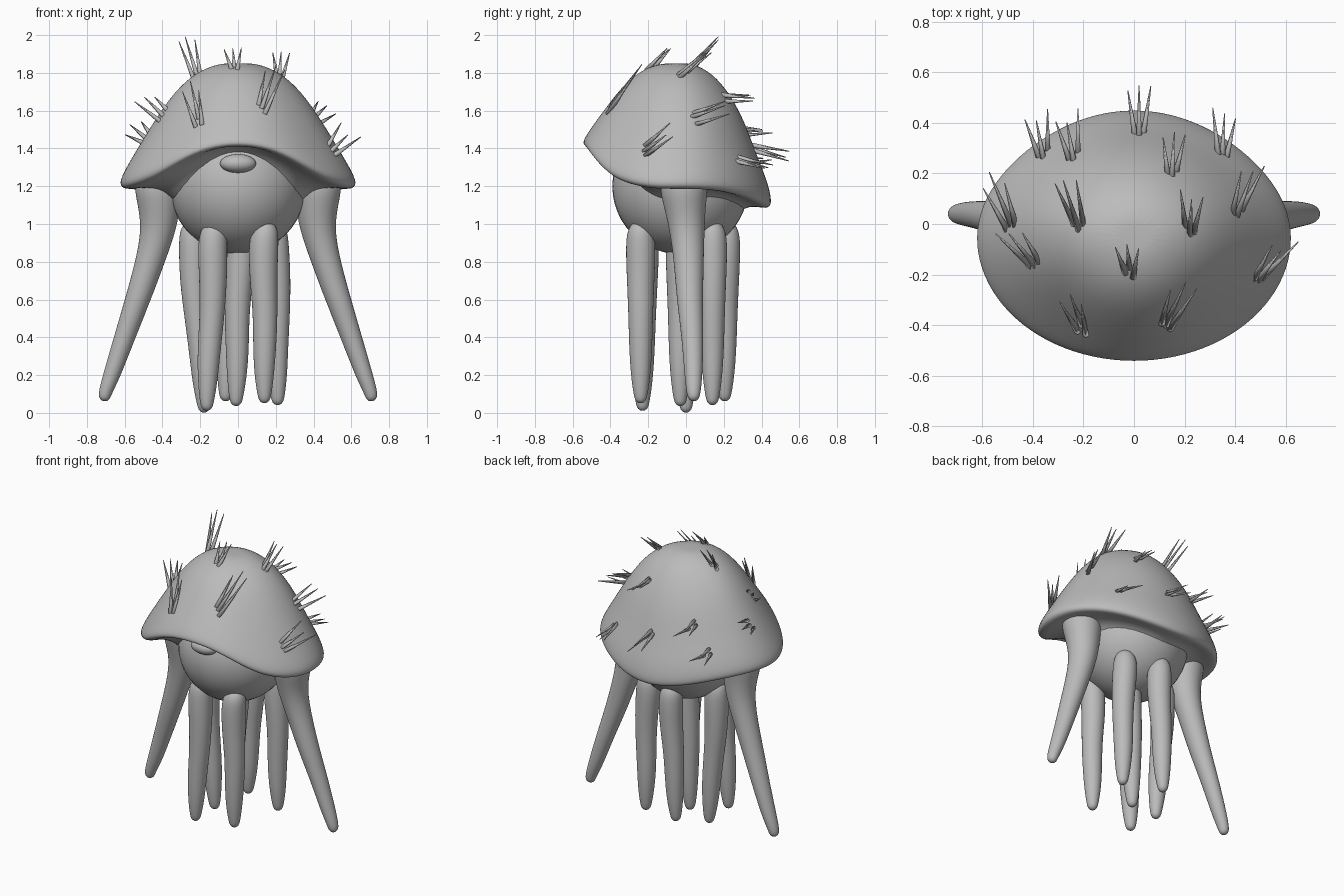
import bpy, bmesh, math, random
from mathutils import Vector

random.seed(4)
if "Cube" in bpy.data.objects:
    bpy.data.objects.remove(bpy.data.objects["Cube"], do_unlink=True)

skin = bpy.data.materials.new("grey skin")
skin.use_nodes = True
skin.diffuse_color = (0.5, 0.5, 0.5, 1)
skin.node_tree.nodes["Principled BSDF"].inputs["Base Color"].default_value = (0.5, 0.5, 0.5, 1)


def finish(name, bm, subdivisions=0):
    """Turn a bmesh into a smooth shaded object."""
    bmesh.ops.recalc_face_normals(bm, faces=bm.faces)
    mesh = bpy.data.meshes.new(name)
    bm.to_mesh(mesh)
    bm.free()
    for face in mesh.polygons:
        face.use_smooth = True
    mesh.materials.append(skin)
    obj = bpy.data.objects.new(name, mesh)
    bpy.context.collection.objects.link(obj)
    if subdivisions:
        mod = obj.modifiers.new("Smooth", "SUBSURF")
        mod.levels = mod.render_levels = subdivisions
    return obj


def loft(name, rings, subdivisions):
    """Skin a stack of closed rings and close both ends with a fan."""
    bm = bmesh.new()
    loops = [[bm.verts.new(p) for p in ring] for ring in rings]
    n = len(loops[0])
    for a, b in zip(loops, loops[1:]):
        for i in range(n):
            j = (i + 1) % n
            bm.faces.new((a[i], a[j], b[j], b[i]))
    for loop in (loops[0], loops[-1]):
        centre = sum((v.co for v in loop), Vector()) / n
        tip = bm.verts.new(centre)
        for i in range(n):
            bm.faces.new((loop[i], loop[(i + 1) % n], tip))
    return finish(name, bm, subdivisions)


def tentacle(name, points):
    """Limb through (x, y, z, radius) points, rounded at both ends."""
    x, y, z, r = points[0]
    u, v, w, s = points[-1]
    points = [(x, y, z + r * 0.6, r * 0.5)] + points + [(u, v, w - s * 0.7, s * 0.75), (u, v, w - s, s * 0.3)]
    rings = []
    for px, py, pz, pr in points:
        angles = [math.tau * i / 12 for i in range(12)]
        rings.append([(px + pr * math.cos(a), py + pr * math.sin(a), pz) for a in angles])
    return loft(name, rings, 2)


def ball(name, location, radii):
    bm = bmesh.new()
    bmesh.ops.create_uvsphere(bm, u_segments=40, v_segments=24, radius=1)
    bmesh.ops.scale(bm, vec=radii, verts=bm.verts)
    bmesh.ops.translate(bm, vec=location, verts=bm.verts)
    return finish(name, bm)


# Cap: rim height from front to back, then a profile blended from front to back
RIM = [1.42, 1.40, 1.33, 1.25, 1.21, 1.19, 1.19, 1.19, 1.18, 1.16, 1.13, 1.10, 1.085]
# (radius at front and sides, radius at back, height fraction)
PROFILE = [(0.45, 0.45, -0.14), (0.57, 0.58, -0.1), (0.66, 0.68, -0.02), (0.8, 0.82, 0.01),
           (0.93, 0.94, -0.01), (1.01, 1.01, 0), (1.025, 1.02, 0.06), (0.95, 0.97, 0.19),
           (0.84, 0.86, 0.36), (0.68, 0.73, 0.6), (0.53, 0.57, 0.79), (0.36, 0.39, 0.93),
           (0.17, 0.18, 1)]
rings = []
for side, back, height in PROFILE:
    ring = []
    for i in range(24):
        a = math.tau * i / 24
        rim = RIM[i + 6 if i <= 6 else 18 - i if i <= 18 else i - 18]
        s = math.sin(a)
        r = side + (back - side) * max(0, s)
        depth = 0.5 if s > 0 else 0.49
        if s > 0:  # the back corners are flatter
            r *= 1 - 0.04 * math.sin(2 * a) ** 2
        ring.append((0.62 * r * math.cos(a), -0.05 + depth * r * s, rim + (1.85 - rim) * height))
    rings.append(ring)
cap = loft("cap", rings, 2)

# Round body under the cap, with the small snout at the front
ball("body", (0, -0.03, 1.2), (0.36, 0.36, 0.36))
ball("snout", (0, -0.37, 1.32), (0.095, 0.06, 0.05))

# Spread side arms
ARM = [(0.42, -0.01, 1.22, 0.14), (0.42, -0.01, 1.12, 0.12), (0.415, 0.005, 0.98, 0.097),
       (0.465, 0.015, 0.8, 0.082), (0.53, 0.02, 0.6, 0.072), (0.6, 0.035, 0.4, 0.06),
       (0.667, 0.04, 0.2, 0.05), (0.705, 0.04, 0.1, 0.038)]
for name, side in (("left_arm", 1), ("right_arm", -1)):
    tentacle(name, [(x * side, y, z, r) for x, y, z, r in ARM])

# Hanging tentacles: top x, y and tip x, y, z
HANGING = {
    "front_right_tentacle": (-0.12, -0.22, -0.165, -0.23, 0.05),
    "front_left_tentacle": (0.14, -0.24, 0.14, -0.24, 0.09),
    "middle_right_tentacle": (-0.25, 0.0, -0.18, 0.0, 0.04),
    "back_left_tentacle": (0.2, 0.14, 0.21, 0.14, 0.08),
    "back_tentacle": (-0.03, 0.21, -0.065, 0.205, 0.1),
    "centre_tentacle": (0.01, -0.03, -0.01, -0.03, 0.075),
}
for name, (x, y, u, v, low) in HANGING.items():
    path = []
    for t, r in ((0, 0.074), (0.1, 0.083), (0.3, 0.076), (0.5, 0.068), (0.7, 0.064), (0.87, 0.055), (1, 0.038)):
        wave = 0.012 * math.sin(t * 9 + x * 20)
        path.append((x + (u - x) * t + wave * (1 - t), y + (v - y) * t, 0.97 + (low - 0.97) * t, r))
    tentacle(name, path)

# Tufts of bristles: base x, y on the cap and the reach of each tuft
TUFTS = [(-0.36, 0.28, -0.03, 0.16, 0.01), (-0.24, 0.27, -0.03, 0.17, 0.0),
         (0.02, 0.35, 0.0, 0.19, -0.04), (0.15, 0.2, 0.01, 0.16, 0.0),
         (0.35, 0.27, 0.01, 0.17, -0.04), (0.41, 0.06, 0.07, 0.19, 0.06),
         (0.22, -0.02, 0.01, 0.15, 0.13), (-0.22, 0.0, -0.06, 0.19, 0.21),
         (-0.49, 0.0, -0.08, 0.19, 0.05), (-0.4, -0.15, -0.1, 0.12, 0.08),
         (-0.02, -0.18, -0.01, 0.1, 0.12), (-0.21, -0.41, -0.05, 0.13, 0.22),
         (0.13, -0.39, 0.07, 0.15, 0.22), (0.5, -0.2, 0.1, 0.13, 0.1)]
bpy.context.view_layer.update()
graph = bpy.context.evaluated_depsgraph_get()
bm = bmesh.new()
for x, y, dx, dy, dz in TUFTS:
    for k in (-1, 0, 1):
        bx, by = x + k * 0.018, y + random.uniform(-0.02, 0.02)
        hit, base, normal, index = cap.ray_cast(Vector((bx, by, 3)), Vector((0, 0, -1)), depsgraph=graph)
        if not hit:
            continue
        reach = Vector((dx + k * 0.03, dy, dz + random.uniform(-0.02, 0.02))) * random.uniform(0.8, 1.05)
        start = base - reach.normalized() * 0.02
        made = bmesh.ops.create_cone(bm, cap_ends=True, segments=6, radius1=0.014, radius2=0.002,
                                     depth=reach.length + 0.02)
        turn = Vector((0, 0, 1)).rotation_difference(reach).to_matrix()
        bmesh.ops.rotate(bm, cent=(0, 0, 0), matrix=turn, verts=made["verts"])
        bmesh.ops.translate(bm, vec=(start + base + reach) / 2, verts=made["verts"])
finish("bristles", bm)
